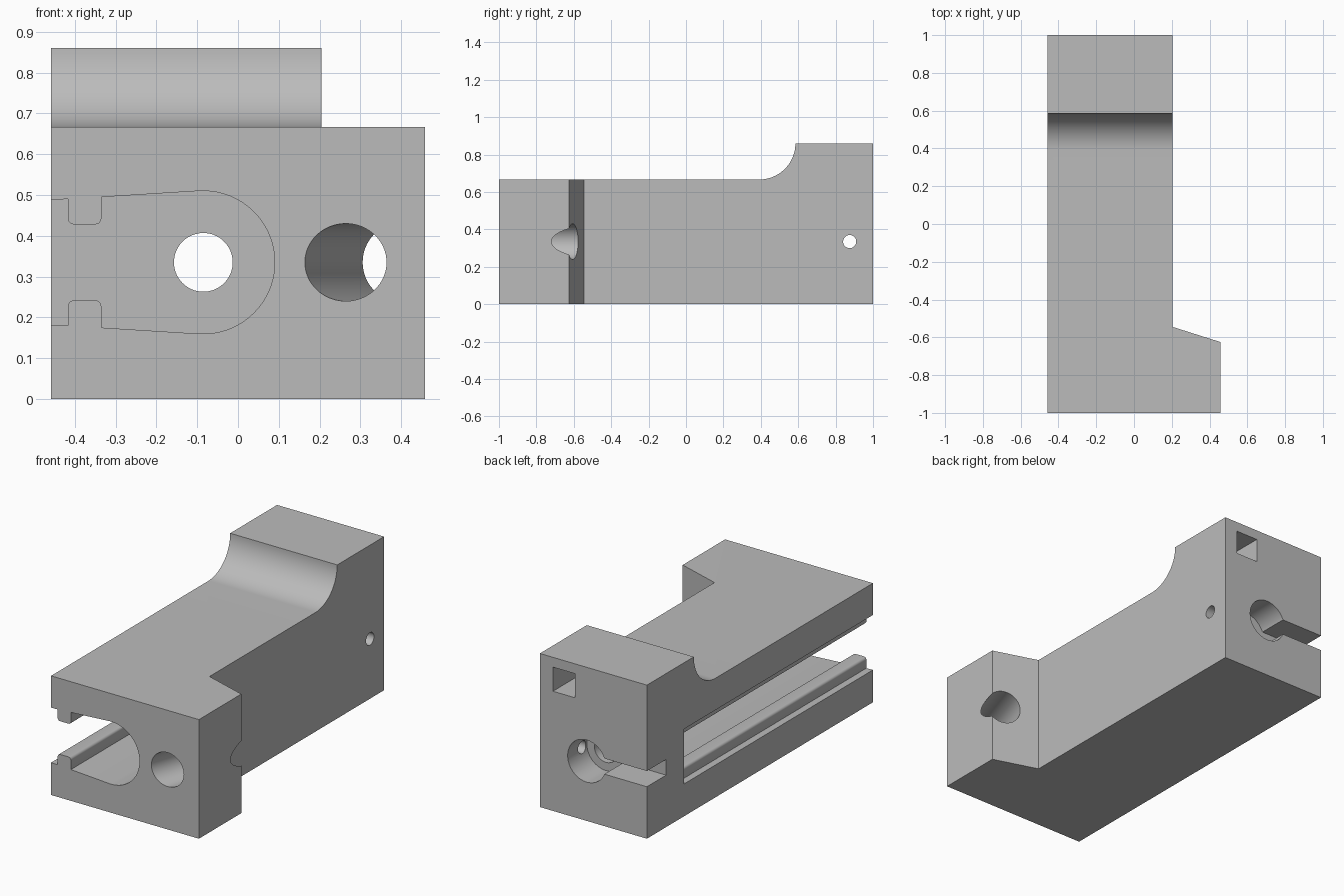
import bpy, bmesh
from math import cos, sin, pi, radians, atan
from mathutils import Vector, Matrix

default = bpy.data.objects.get("Cube")
if default:
    bpy.data.objects.remove(default, do_unlink=True)

metal = bpy.data.materials.new("plain grey")
grey = (0.5, 0.5, 0.5, 1)
metal.diffuse_color = grey
metal.use_nodes = True
for node in metal.node_tree.nodes:
    if node.type == 'BSDF_PRINCIPLED':
        node.inputs["Base Color"].default_value = grey

LEFT, SIDE, MID = -0.458, 0.205, 0.335   # open side, main side wall, slot centre height
BORE_X = -0.085


def arc(cx, cy, r, start, end, steps):
    angles = [radians(start + (end - start) * i / steps) for i in range(steps + 1)]
    return [(cx + r * cos(a), cy + r * sin(a)) for a in angles]


def prism(name, points, axis, lo, hi):
    """Extrude a 2D outline along one axis."""
    place = {'X': lambda u, v, w: (w, u, v),
             'Y': lambda u, v, w: (u, w, v),
             'Z': lambda u, v, w: (u, v, w)}[axis]
    bm = bmesh.new()
    face = bm.faces.new([bm.verts.new(place(u, v, lo)) for u, v in points])
    ext = bmesh.ops.extrude_face_region(bm, geom=[face])
    moved = [g for g in ext["geom"] if isinstance(g, bmesh.types.BMVert)]
    bmesh.ops.translate(bm, verts=moved, vec=Vector(place(0, 0, hi - lo)))
    bmesh.ops.recalc_face_normals(bm, faces=bm.faces)
    mesh = bpy.data.meshes.new(name)
    bm.to_mesh(mesh)
    bm.free()
    mesh.materials.append(metal)
    obj = bpy.data.objects.new(name, mesh)
    bpy.context.collection.objects.link(obj)
    return obj


def box(name, x, y, z):
    return prism(name, [(x[0], y[0]), (x[1], y[0]), (x[1], y[1]), (x[0], y[1])], 'Z', *z)


def cylinder(name, u, v, r, axis, lo, hi):
    return prism(name, arc(u, v, r, 0, 360, 64)[:-1], axis, lo, hi)


def cut(target, cutter):
    """Subtract the cutter, then discard it."""
    cutter.hide_render = True
    mod = target.modifiers.new("cut", 'BOOLEAN')
    mod.operation, mod.solver, mod.object = 'DIFFERENCE', 'EXACT', cutter
    bpy.ops.object.select_all(action='DESELECT')
    bpy.context.view_layer.objects.active = target
    target.select_set(True)
    bpy.ops.object.modifier_apply(modifier=mod.name)
    bpy.data.objects.remove(cutter, do_unlink=True)


# Main block: side outline with a raised rear and a hollow fillet
outline = [(-1, 0), (1, 0), (1, 0.86), (0.585, 0.86)]
outline += arc(0.392, 0.86, 0.193, 0, -90, 24)[1:] + [(-1, 0.667)]
body = prism("clamp_body", outline, 'X', LEFT, 0.458)

# Trim the side wall so that only a slanted front flange stands out
cut(body, prism("flange_trim", [(SIDE, -0.545), (0.5, -0.6383), (0.5, 1.1), (SIDE, 1.1)],
                'Z', -0.1, 1))

# Long keyhole channel with two rounded ribs, open at the front and left
R = 0.175
upper = [(BORE_X - 0.01, R), (-0.335, 0.16)]
upper += arc(-0.35, 0.108, 0.015, 0, -90, 5)
upper += arc(-0.402, 0.108, 0.015, -90, -180, 5)
upper += [(-0.417, 0.155), (-0.55, 0.151)]
half = arc(BORE_X, 0, R, 0, 90, 24) + upper
mirrored = [(x, -z) for x, z in reversed(half)][:-1]
channel = [(x, MID + z) for x, z in half + mirrored]
cut(body, prism("channel_cutter", channel, 'Y', -1.1, 0.67))

# Rear bore, its counterbore and the narrow slot leading to it
cut(body, cylinder("bore_cutter", BORE_X, MID, 0.072, 'Y', 0.5, 1.1))
cut(body, cylinder("counterbore_cutter", BORE_X, MID, 0.118, 'Y', 0.83, 1.1))
cut(body, box("rear_slot_cutter", (-0.6, BORE_X), (0.83, 1.1), (MID - 0.044, MID + 0.044)))

# Cross pin hole
cut(body, cylinder("pin_cutter", 0.875, MID, 0.035, 'X', BORE_X, 0.4))

# Blind square socket in the rear face
cut(body, box("socket_cutter", (-0.013, 0.124), (0.75, 1.1), (0.67, 0.805)))

# Slanted bolt hole through the front flange
bolt = cylinder("bolt_cutter", 0, 0, 0.095, 'Y', -0.2, 0.8)
bolt.data.transform(Matrix.Translation((0.264, -1, MID)) @ Matrix.Rotation(-atan(0.335), 4, 'Z'))
cut(body, bolt)

# Smooth the round surfaces and keep the edges sharp
bpy.ops.object.shade_smooth_by_angle(angle=radians(30))
